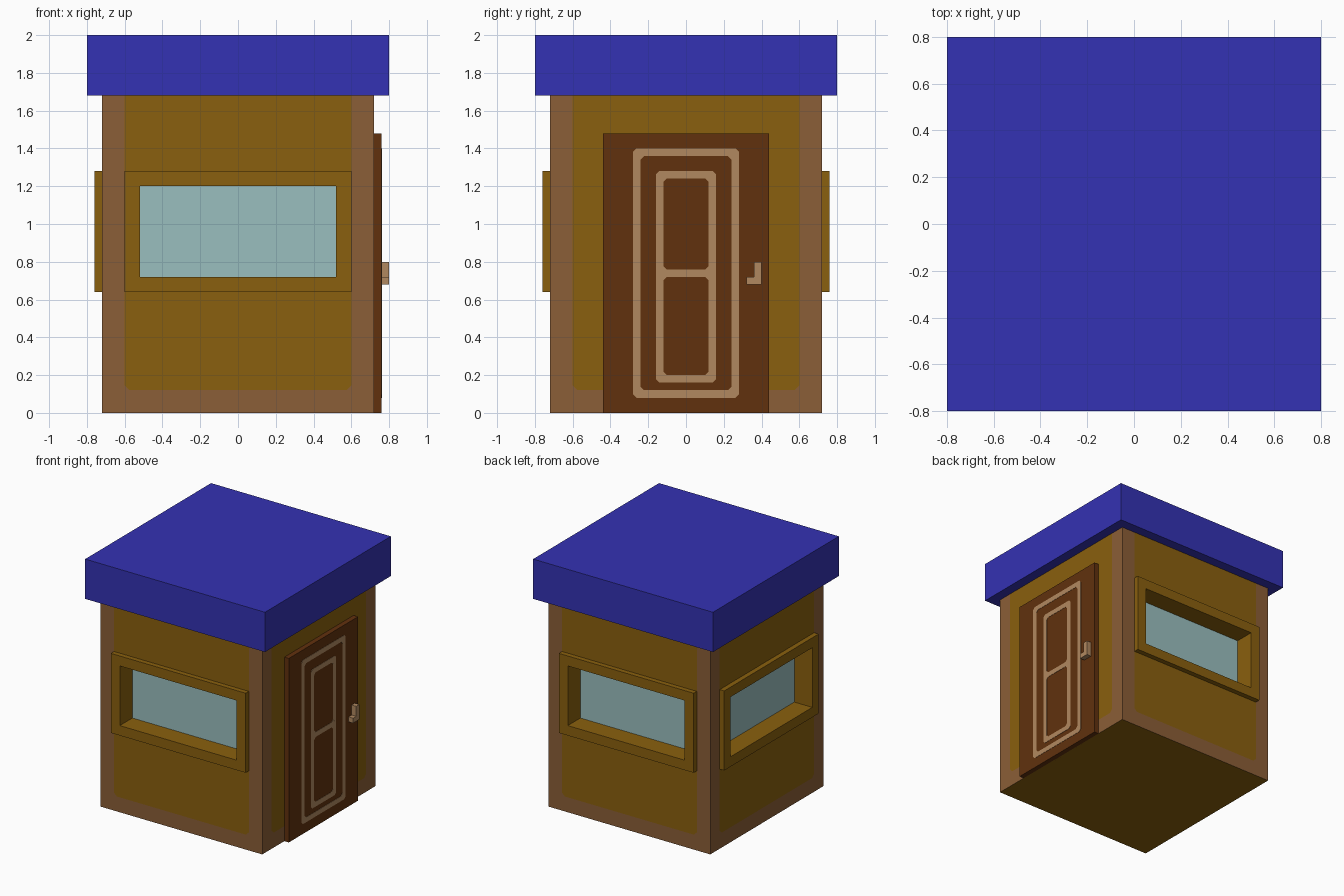
import bpy, bmesh, math
from mathutils import Matrix

cube = bpy.data.objects.get("Cube")
if cube:
    bpy.data.objects.remove(cube, do_unlink=True)


def material(name, rgb):
    """Flat material from 0-255 display values, stored as linear."""
    lin = [((c / 255 + 0.055) / 1.055) ** 2.4 if c > 10 else c / 255 / 12.92 for c in rgb]
    m = bpy.data.materials.new(name)
    m.use_nodes = True
    m.diffuse_color = (*lin, 1)
    bsdf = m.node_tree.nodes["Principled BSDF"]
    bsdf.inputs["Base Color"].default_value = (*lin, 1)
    bsdf.inputs["Roughness"].default_value = 0.9
    return m


BLUE = material("roof blue", (52, 50, 179))
MUSTARD = material("wall mustard", (138, 96, 14))
BROWN = material("edge brown", (139, 94, 55))
DOOR = material("door brown", (97, 49, 13))
TAN = material("trim tan", (177, 137, 96))
GLASS = material("window glass", (154, 191, 191))


def finish(name, bm, mats, turn=0):
    """Turn the part about z in degrees and link it to the scene."""
    bm.transform(Matrix.Rotation(math.radians(turn), 4, "Z"))
    me = bpy.data.meshes.new(name)
    bm.to_mesh(me)
    bm.free()
    for m in mats:
        me.materials.append(m)
    ob = bpy.data.objects.new(name, me)
    bpy.context.collection.objects.link(ob)
    return ob


def box(name, lo, hi, mat, turn=0):
    bm = bmesh.new()
    bmesh.ops.create_cube(bm, size=1)
    for v in bm.verts:
        v.co = [a + (b - a) * (c + 0.5) for a, b, c in zip(lo, hi, v.co)]
    return finish(name, bm, [mat], turn)


def outline(w, z0, z1, cut):
    """Rectangle in the x-z plane, with clipped corners when cut > 0."""
    if not cut:
        return [(-w, z0), (w, z0), (w, z1), (-w, z1)]
    return [(-w + cut, z0), (w - cut, z0), (w, z0 + cut), (w, z1 - cut),
            (w - cut, z1), (-w + cut, z1), (-w, z1 - cut), (-w, z0 + cut)]


def ring(name, w, z0, z1, t, y_out, y_in, mat, turn=0, cut=0):
    """Rectangular frame of width t, facing -y before it is turned."""
    bm = bmesh.new()
    loops = [[bm.verts.new((x, y, z)) for x, z in o]
             for y in (y_out, y_in)
             for o in (outline(w, z0, z1, cut), outline(w - t, z0 + t, z1 - t, cut))]
    fo, fi, bo, bi = loops
    n = len(fo)
    for i in range(n):
        j = (i + 1) % n
        for a, b in ((fo, fi), (fi, bi), (bi, bo), (bo, fo)):
            bm.faces.new((a[i], a[j], b[j], b[i]))
    bmesh.ops.recalc_face_normals(bm, faces=bm.faces[:])
    return finish(name, bm, [mat], turn)


def wall(name, turn, window):
    """Wall grid: mustard panel with brown corner strips and base, optional opening."""
    us = [-0.72, -0.6, -0.575, -0.52, 0.52, 0.575, 0.6, 0.72]
    zs = [0, 0.12, 0.145, 0.72, 1.2, 1.68]
    bm = bmesh.new()
    g = [[bm.verts.new((u, -0.72, z)) for u in us] for z in zs]
    for r in range(len(zs) - 1):
        for c in range(len(us) - 1):
            if window and r == 3 and c == 3:
                continue
            a, b, d, e = g[r][c], g[r][c + 1], g[r + 1][c + 1], g[r + 1][c]
            if r == 1 and c == 1:        # clipped panel corners
                bm.faces.new((a, b, e)).material_index = 1
                bm.faces.new((b, d, e))
            elif r == 1 and c == 5:
                bm.faces.new((a, b, d)).material_index = 1
                bm.faces.new((a, d, e))
            else:
                f = bm.faces.new((a, b, d, e))
                f.material_index = 1 if r == 0 or c in (0, 6) else 0
    return finish(name, bm, [MUSTARD, BROWN], turn)


# Walls, with a framed and recessed window on every side but the door side
for side, turn in (("front", 0), ("left", 90), ("back", 180), ("right", 270)):
    has_window = side != "left"
    wall(side + "_wall", turn, has_window)
    if has_window:
        ring(side + "_window_frame", 0.6, 0.64, 1.28, 0.08, -0.76, -0.6, MUSTARD, turn)
        box(side + "_window_glass", (-0.52, -0.6, 0.72), (0.52, -0.595, 1.2), GLASS, turn)

# Floor closes the underside
bm = bmesh.new()
bm.faces.new([bm.verts.new(p) for p in
              ((-0.72, -0.72, 0), (-0.72, 0.72, 0), (0.72, 0.72, 0), (0.72, -0.72, 0))])
finish("floor", bm, [MUSTARD])

# Flat roof slab
box("roof", (-0.8, -0.8, 1.68), (0.8, 0.8, 2), BLUE)

# Door with painted trim
box("door", (-0.44, -0.76, 0), (0.44, -0.71, 1.48), DOOR, 90)
ring("door_outer_trim", 0.28, 0.08, 1.40, 0.04, -0.762, -0.758, TAN, 90, 0.018)
ring("door_upper_trim", 0.16, 0.72, 1.28, 0.04, -0.762, -0.758, TAN, 90, 0.018)
ring("door_lower_trim", 0.16, 0.16, 0.76, 0.04, -0.7622, -0.758, TAN, 90, 0.018)

# L-shaped door handle
box("handle_upright", (0.36, -0.8, 0.72), (0.4, -0.76, 0.8), TAN, 90)
box("handle_bar", (0.32, -0.8, 0.68), (0.4, -0.76, 0.72), TAN, 90)
